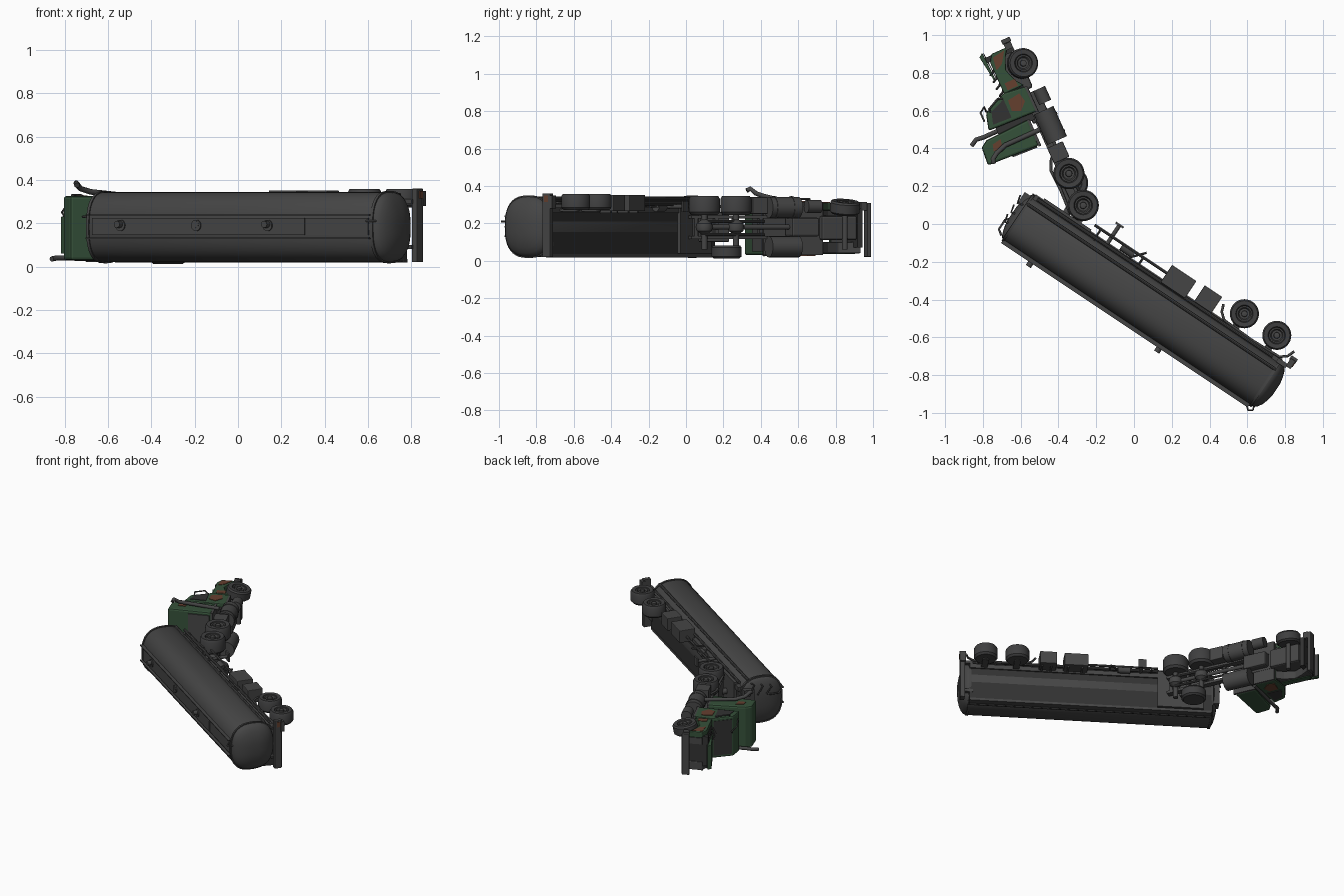
import bpy, bmesh, math
from mathutils import Matrix, Vector

def material(name, c):
    m = bpy.data.materials.new(name)
    m.diffuse_color = (*c, 1)
    return m

GREY = material("dark_grey", (0.06, 0.06, 0.06))
RUBBER = material("tyre_grey", (0.05, 0.05, 0.051))
BLACK = material("underside_black", (0.032, 0.032, 0.032))
GREEN = material("faded_green", (0.036, 0.082, 0.042))
RUST = material("rust_brown", (0.13, 0.05, 0.028))

# Each vehicle is laid out in its own frame: x = rearwards, y = vehicle's down, z = world up
TRAILER = Matrix.Rotation(math.radians(-33.7), 4, 'Z')
TRACTOR = Matrix.Rotation(math.radians(-65.8), 4, 'Z')
M = TRAILER

def finish(name, bm, mat, smooth=True, bevel=0):
    bmesh.ops.recalc_face_normals(bm, faces=bm.faces)
    me = bpy.data.meshes.new(name)
    bm.to_mesh(me)
    bm.free()
    me.materials.append(mat)
    ob = bpy.data.objects.new(name, me)
    bpy.context.collection.objects.link(ob)
    ob.matrix_world = M
    if bevel:
        b = ob.modifiers.new("bevel", 'BEVEL')
        b.width, b.segments = bevel, 2
    bpy.context.view_layer.objects.active = ob
    for o in bpy.context.selected_objects:
        o.select_set(False)
    ob.select_set(True)
    if smooth:
        bpy.ops.object.shade_smooth_by_angle(angle=math.radians(35))
    return ob

def prism(name, pts, z0, z1, mat, bevel=0):
    bm = bmesh.new()
    f = bm.faces.new([bm.verts.new((x, y, z0)) for x, y in pts])
    r = bmesh.ops.extrude_face_region(bm, geom=[f])
    for v in r['geom']:
        if isinstance(v, bmesh.types.BMVert):
            v.co.z = z1
    return finish(name, bm, mat, False, bevel)

def box(name, x0, x1, y0, y1, z0, z1, mat=GREY, bevel=0):
    return prism(name, [(x0, y0), (x1, y0), (x1, y1), (x0, y1)], z0, z1, mat, bevel)

def rod(name, a, b, r, mat=GREY, seg=20):
    a, b = Vector(a), Vector(b)
    bm = bmesh.new()
    rot = (b - a).to_track_quat('Z', 'Y').to_matrix().to_4x4()
    bmesh.ops.create_cone(bm, cap_ends=True, segments=seg, radius1=r, radius2=r, depth=(b - a).length,
                          matrix=Matrix.Translation((a + b) / 2) @ rot)
    return finish(name, bm, mat)

def pipe(name, pts, r, mat=GREY):
    cu = bpy.data.curves.new(name, 'CURVE')
    cu.dimensions, cu.bevel_depth, cu.bevel_resolution, cu.use_fill_caps = '3D', r, 2, True
    s = cu.splines.new('POLY')
    s.points.add(len(pts) - 1)
    for p, q in zip(s.points, pts):
        p.co = (*q, 1)
    cu.materials.append(mat)
    ob = bpy.data.objects.new(name, cu)
    ob.matrix_world = M
    bpy.context.collection.objects.link(ob)

def loft(name, rings, mat):
    bm = bmesh.new()
    loops = [[bm.verts.new(p) for p in r] for r in rings]
    n = len(loops[0])
    for a, b in zip(loops, loops[1:]):
        for i in range(n):
            bm.faces.new((a[i], a[(i + 1) % n], b[(i + 1) % n], b[i]))
    bm.faces.new(loops[0])
    bm.faces.new(loops[-1])
    return finish(name, bm, mat)

def turned(name, x, y, z, profile, mat, tilt=0):
    rings = []
    for r, h in profile:
        ring = []
        for i in range(32):
            a = i * math.tau / 32
            p = Matrix.Rotation(tilt, 3, 'X') @ Vector((r * math.cos(a), r * math.sin(a), h))
            ring.append((x + p.x, y + p.y, z + p.z))
        rings.append(ring)
    return loft(name, rings, mat)

def wheel(name, x, y, z, r, w, tilt=0):
    h = w / 2
    turned(name + "_tyre", x, y, z, [(r*.5, -h), (r*.85, -h), (r, -h*.7), (r, h*.7), (r*.9, h), (r*.6, h*.95), (r*.52, h*.6)], RUBBER, tilt)
    turned(name + "_rim", x, y, z, [(r*.5, h*.55), (r*.54, h*.9), (r*.44, h*.9), (r*.36, h*.62),
                                    (r*.22, h*.62), (r*.2, h*.95), (r*.1, h*1.0)], GREY, tilt)

def tank_ring(u, s, grow=0):
    ring = []
    for i in range(40):
        a = i * math.tau / 40
        c, d = math.cos(a), math.sin(a)
        ring.append((u, -0.312 + (0.145*s + grow) * math.copysign(abs(c)**.78, c),
                     0.182 + (0.162*s + grow) * math.copysign(abs(d)**.78, d)))
    return ring

# ---------------- TRAILER ----------------
dome = [(math.sin(t * math.pi / 12), math.cos(t * math.pi / 12)) for t in range(6)]
rear = [tank_ring(1.05 + 0.065*a, b) for a, b in dome]
front = [tank_ring(-0.525 - 0.045*a, b) for a, b in reversed(dome)]
loft("tank", front + rear, GREY)
for i, u in enumerate((-0.535, 1.04)):
    loft(f"tank_end_rim_{i}", [tank_ring(u, 1, -.001), tank_ring(u, 1, .005), tank_ring(u+.014, 1, .005), tank_ring(u+.014, 1, -.001)], GREY)
box("chassis_deck", -0.53, 1.05, -0.24, -0.168, 0.022, 0.255, BLACK)
box("upper_chassis_flange", -0.52, 1.05, -0.22, -0.158, 0.255, 0.285)
box("lower_chassis_flange", -0.52, 1.05, -0.20, -0.165, 0.018, 0.035)
# side rails along the tank
for z in (0.028, 0.33):
    rod("tank_side_rail", (-0.53, -0.225, z), (1.05, -0.225, z), 0.009, seg=8)
rod("hose_carrier_tube", (-0.5, -0.175, 0.31), (1.0, -0.175, 0.31), 0.01, seg=10)
# roof walkway with edge rails and hatches
box("roof_walkway", -0.5, 0.68, -0.465, -0.445, 0.145, 0.225)
box("rear_walkway", 0.68, 1.03, -0.461, -0.445, 0.145, 0.225)
for z in (0.128, 0.235):
    box("walkway_edge_rail", -0.53, 1.04, -0.474, -0.43, z, z + 0.006)
for i, u in enumerate((-0.341, 0.08, 0.476)):
    rod(f"hatch_{i}", (u, -0.45, 0.19), (u, -0.472, 0.19), 0.026)
    rod(f"hatch_cap_{i}", (u, -0.47, 0.195), (u, -0.474 if i == 1 else -0.498, 0.195), 0.016)
pipe("rear_ladder_hook", [(1.02, -0.46, .21), (1.05, -0.485, .21), (1.07, -0.47, .21), (1.06, -0.44, .21)], .005)
# underside cabinets, wheels and mudguards
box("large_cabinet", 0.288, 0.443, -0.178, -0.068, 0.265, 0.352, GREY, .004)
box("small_cabinet", 0.492, 0.603, -0.165, -0.062, 0.265, 0.352, GREY, .004)
for u in (0.32, 0.41, 0.52, 0.58):
    box("cabinet_bracket", u, u + .012, -0.18, -0.09, 0.255, 0.268)
for i, u in enumerate((0.75, 0.956)):
    wheel(f"trailer_wheel_{i}", u, -0.071, 0.315, 0.077, 0.085)
    rod(f"axle_stub_{i}", (u, -0.071, 0.265), (u, -0.071, 0.3), 0.02)
    box(f"axle_hanger_{i}", u - .02, u + .02, -0.18, -0.06, 0.262, 0.276)
pipe("wheel_mudguard", [(0.63, -0.09, .31), (0.645, -0.13, .31), (0.68, -0.158, .31), (0.86, -0.165, .31),
                        (1.03, -0.158, .31), (1.065, -0.13, .31), (1.08, -0.09, .31)], .007)
box("rear_bumper", 1.085, 1.115, -0.18, -0.13, 0.02, 0.36, GREY, .003)
box("bumper_end_block", 1.08, 1.12, -0.14, -0.115, 0.28, 0.35)
for z in (0.08, 0.29):
    box("rear_bumper_arm", 1.03, 1.09, -0.19, -0.165, z, z + .02)
box("tail_light", 1.114, 1.119, -0.165, -0.14, .315, .35, RUST)
# landing gear and guard rail
rod("guard_rail", (-0.17, -0.12, .3), (0.3, -0.12, .3), .008, seg=8)
for u in (-0.13, 0.14):
    rod("guard_post", (u, -0.19, .29), (u, -0.12, .3), .006, seg=8)
rod("landing_leg", (-0.06, -0.18, .29), (-0.06, -0.05, .29), .011)
box("landing_foot", -0.085, -0.035, -0.052, -0.042, .26, .32)
rod("landing_brace", (0.07, -0.17, .29), (0.14, -0.09, .29), .006, seg=8)
rod("air_reservoir", (0.01, -0.135, .285), (0.09, -0.135, .285), .022)
# front coupler and hose fittings
box("kingpin_plate", -0.47, -0.17, -0.18, -0.15, 0.04, 0.3)
rod("kingpin", (-0.33, -0.15, .18), (-0.33, -0.10, .18), .02)
box("front_cabinet", -0.575, -0.52, -0.25, -0.18, .1, .28)
for i in range(3):
    v = -0.24 - i*.06
    pipe("front_hose", [(-0.54, v, .31 - i*.01), (-0.575, v - .01, .31 - i*.015), (-0.585, v + .03, .24)], .005)
pipe("front_hook", [(-0.55, -0.44, .23), (-0.58, -0.42, .23), (-0.58, -0.36, .23), (-0.55, -0.33, .23)], .006)

# ---------------- TRACTOR ----------------
M = TRACTOR
for z in (0.115, 0.225):
    box("frame_rail", -1.12, -0.13, -0.255, -0.215, z, z + .018)
for p in (-1.05, -0.8, -0.55, -0.4, -0.29, -0.17):
    box("frame_crossmember", p, p + .02, -0.25, -0.22, .115, .24)
box("fifth_wheel", -0.37, -0.2, -0.285, -0.255, .1, .26, GREY, .006)
for i, p in enumerate((-0.385, -0.2)):
    wheel(f"drive_wheel_upper_{i}", p, -0.205, 0.295, 0.083, 0.1)
    rod(f"drive_axle_{i}", (p, -0.205, .06), (p, -0.205, .3), .016)
    turned(f"differential_{i}", p, -0.205, .18, [(.015, -.04), (.04, -.02), (.045, 0), (.04, .02), (.015, .04)], GREY)
wheel("drive_wheel_lower", -0.33, -0.205, 0.047, 0.08, 0.07)
rod("drive_shaft", (-0.85, -0.22, .18), (-0.2, -0.205, .18), .013)
for z in (.14, .21):
    rod("torque_rod", (-0.55, -0.2, z), (-0.2, -0.19, z), .008, seg=8)
wheel("steer_wheel", -1.017, -0.19, 0.285, 0.08, 0.07, math.radians(-10))
rod("steer_axle", (-1.017, -0.19, .06), (-1.017, -0.19, .27), .015)
pipe("drive_mudguard", [(-0.5, -0.255, .29), (-0.44, -0.285, .29), (-0.32, -0.28, .29), (-0.2, -0.285, .29), (-0.12, -0.25, .29)], .008)
# side tanks and boxes
rod("fuel_tank_upper", (-0.745, -0.19, .285), (-0.57, -0.19, .285), .057)
rod("fuel_tank_lower", (-0.745, -0.19, .075), (-0.57, -0.19, .075), .057)
for p in (-0.71, -0.61):
    rod("fuel_tank_strap", (p, -0.19, .285), (p + .012, -0.19, .285), .06)
box("battery_box", -0.555, -0.465, -0.255, -0.165, .25, .34, GREY, .005)
rod("air_tank", (-0.86, -0.165, .29), (-0.78, -0.165, .29), .035)
box("gearbox", -0.86, -0.7, -0.27, -0.17, .13, .23, GREY, .01)
box("engine_block", -1.09, -0.88, -0.34, -0.19, .11, .24, GREY, .012)
box("radiator", -1.125, -1.095, -0.36, -0.2, .07, .28, BLACK)
for i in range(5):
    pipe("engine_hose", [(-1.08 + i*.04, -0.3, .235), (-1.07 + i*.04, -0.32, .27), (-1.04 + i*.04, -0.35, .25), (-1.03 + i*.04, -0.37, .2)], .006)
# sleeper, cab, fenders and loose hood panel, with grey floors
prism("sleeper", [(-0.735, -0.285), (-0.725, -0.53), (-0.70, -0.57), (-0.60, -0.578), (-0.585, -0.29)], 0.03, 0.325, GREEN, .012)
box("sleeper_floor", -0.735, -0.58, -0.292, -0.277, .03, .322)
prism("sleeper_back_panel", [(-0.586, -0.30), (-0.579, -0.30), (-0.585, -0.44), (-0.593, -0.44)], .05, .305, GREY)
prism("cab", [(-0.90, -0.225), (-0.915, -0.345), (-0.855, -0.475), (-0.765, -0.50), (-0.755, -0.225)], 0.03, 0.315, GREEN, .01)
box("cab_floor", -0.9, -0.752, -0.232, -0.217, .03, .313)
prism("firewall", [(-0.902, -0.235), (-0.909, -0.235), (-0.923, -0.345), (-0.914, -0.345)], .04, .305, BLACK)
box("cab_gap", -0.77, -0.72, -0.46, -0.25, .05, .29, BLACK)
FENDER = [(-1.13, -0.23), (-1.13, -0.32), (-1.09, -0.345), (-0.91, -0.345), (-0.91, -0.23), (-0.95, -0.26), (-1.02, -0.285), (-1.08, -0.26)]
prism("fender_upper", FENDER, .27, .31, GREEN, .006)
prism("fender_upper_liner", FENDER, .225, .27, GREY)
prism("fender_lower", FENDER, .04, .1, GREY, .006)
box("fender_lower_skin", -1.12, -0.92, -0.325, -0.29, .036, .042, GREEN)
prism("sprung_hood", [(-1.155, -0.362), (-1.14, -0.385), (-1.0, -0.365), (-1.0, -0.355)], .06, .23, GREEN, .003)
prism("hood_liner", [(-1.15, -0.359), (-1.15, -0.354), (-1.005, -0.347), (-1.005, -0.352)], .065, .225, GREY)
box("front_bumper", -1.175, -1.15, -0.245, -0.195, .02, .31, GREY, .005)
box("bumper_end", -1.15, -1.115, -0.24, -0.2, .27, .315)
# windows, doors, rust patches
for z in (.3145, .0265):
    prism("door_window", [(-0.885, -0.36), (-0.85, -0.445), (-0.785, -0.465), (-0.78, -0.36)], z, z + .004, BLACK)
    prism("door_rust", [(-0.88, -0.27), (-0.87, -0.34), (-0.81, -0.345), (-0.79, -0.30), (-0.83, -0.26)], z, z + .004, RUST)
prism("windscreen", [(-0.915, -0.357), (-0.918, -0.355), (-0.863, -0.466), (-0.859, -0.466)], .05, .295, BLACK)
prism("sleeper_rust_side", [(-0.70, -0.46), (-0.69, -0.51), (-0.655, -0.52), (-0.65, -0.47)], .323, .328, RUST)
prism("fender_rust", [(-1.12, -0.25), (-1.11, -0.32), (-1.04, -0.33), (-1.06, -0.29)], .308, .313, RUST)
box("fender_edge_rust", -0.96, -0.92, -0.32, -0.26, .308, .313, RUST)
# exhaust stacks, mirrors
pipe("exhaust_upper", [(-0.66, -0.25, .325), (-0.66, -0.45, .345), (-0.64, -0.51, .36), (-0.62, -0.54, .385), (-0.60, -0.545, .375)], .013)
pipe("exhaust_lower", [(-0.745, -0.25, .04), (-0.745, -0.54, .04), (-0.75, -0.58, .04), (-0.73, -0.615, .035)], .012)
pipe("mirror_arm", [(-0.89, -0.36, .31), (-0.90, -0.39, .33), (-0.87, -0.45, .33), (-0.85, -0.45, .31)], .005)
pipe("cab_roof_wire", [(-0.86, -0.47, .2), (-0.89, -0.47, .22), (-0.87, -0.50, .25), (-0.82, -0.5, .28)], .005)
